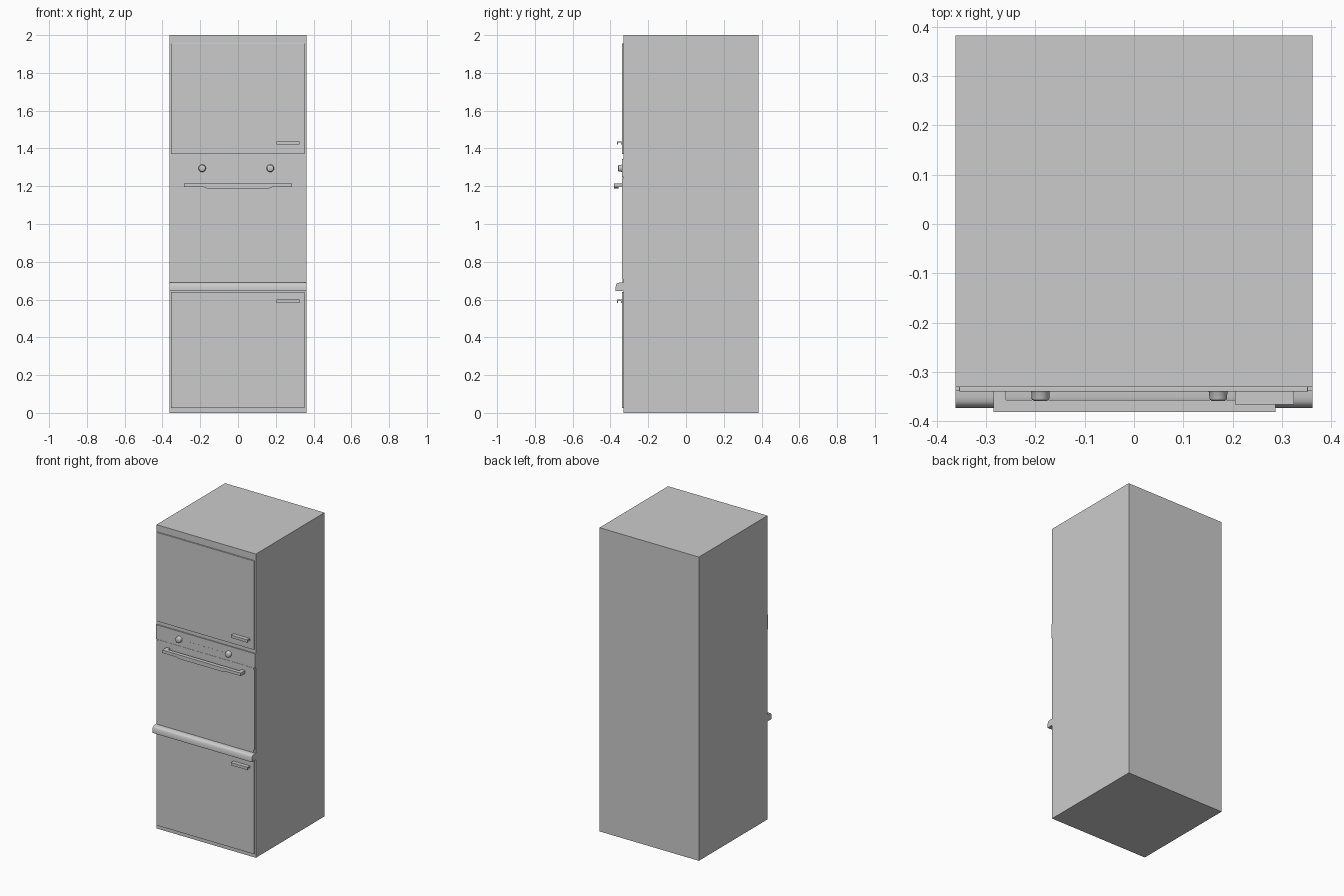
import bpy, bmesh, math
from mathutils import Vector

if "Cube" in bpy.data.objects:
    bpy.data.objects.remove(bpy.data.objects["Cube"])


def finish(name, bm, smooth=False):
    bmesh.ops.recalc_face_normals(bm, faces=bm.faces)
    me = bpy.data.meshes.new(name)
    bm.to_mesh(me)
    bm.free()
    ob = bpy.data.objects.new(name, me)
    bpy.context.collection.objects.link(ob)
    if smooth:
        bpy.ops.object.select_all(action='DESELECT')
        ob.select_set(True)
        bpy.context.view_layer.objects.active = ob
        bpy.ops.object.shade_smooth_by_angle(angle=math.radians(35))
    return ob


def prism(name, pts, offset, smooth=False):
    """Extrude a closed outline of 3D points along an offset."""
    bm = bmesh.new()
    face = bm.faces.new([bm.verts.new(p) for p in pts])
    ext = bmesh.ops.extrude_face_region(bm, geom=[face])
    verts = [g for g in ext['geom'] if isinstance(g, bmesh.types.BMVert)]
    bmesh.ops.translate(bm, verts=verts, vec=Vector(offset))
    return finish(name, bm, smooth)


def box(name, x0, x1, y0, y1, z0, z1, bevel=0):
    pts = [(x0, y0, z0), (x1, y0, z0), (x1, y0, z1), (x0, y0, z1)]
    ob = prism(name, pts, (0, y1 - y0, 0))
    if bevel:
        mod = ob.modifiers.new("soft_edge", 'BEVEL')
        mod.width = bevel
        mod.segments = 2
    return ob


def profile_x(name, x0, x1, yz, smooth=False):
    return prism(name, [(x0, y, z) for y, z in yz], (x1 - x0, 0, 0), smooth)


# Cabinet carcass
box("cabinet_body", -0.362, 0.362, -0.331, 0.383, 0, 2)

# Cupboard doors
box("upper_door", -0.355, 0.353, -0.340, -0.331, 1.37, 1.955, 0.001)
box("lower_door", -0.355, 0.353, -0.340, -0.331, 0.025, 0.641, 0.001)

# Oven door with side trims
box("oven_door", -0.350, 0.350, -0.336, -0.331, 0.69, 1.248)
for side, s in (("left", -1), ("right", 1)):
    a, b = sorted((s * 0.351, s * 0.357))
    box("oven_trim_" + side, a, b, -0.338, -0.331, 0.71, 1.24)

# Control panel and button row
box("control_panel", -0.362, 0.362, -0.338, -0.331, 1.25, 1.345)
for i in range(8):
    x = -0.12 + i * 0.0335
    box(f"button_{i + 1}", x, x + 0.011, -0.340, -0.338, 1.293, 1.296)

# Knobs: revolved profile (distance forward, radius)
for side, cx in (("left", -0.190), ("right", 0.171)):
    bm = bmesh.new()
    n = 32
    prof = [(-0.337, 0.020), (-0.340, 0.020), (-0.342, 0.0185),
            (-0.354, 0.0180), (-0.357, 0.0165), (-0.359, 0.013)]
    rings = [[bm.verts.new((cx + r * math.cos(2 * math.pi * k / n), y,
                            1.295 + r * math.sin(2 * math.pi * k / n)))
              for k in range(n)] for y, r in prof]
    for a, b in zip(rings, rings[1:]):
        for k in range(n):
            bm.faces.new((a[k], a[(k + 1) % n], b[(k + 1) % n], b[k]))
    bm.faces.new(rings[0])
    bm.faces.new(rings[-1])
    finish("knob_" + side, bm, True)

# Oven handle: bar bowed slightly along its underside, plus end mounts
outline = [(-0.285, 1.215), (-0.285, 1.196), (-0.18, 1.195), (-0.165, 1.189),
           (0.165, 1.189), (0.18, 1.195), (0.287, 1.196), (0.287, 1.215)]
prism("oven_handle_bar", [(x, -0.382, z) for x, z in outline], (0, 0.025, 0))
box("oven_handle_mount_left", -0.285, -0.26, -0.357, -0.334, 1.196, 1.215)
box("oven_handle_mount_right", 0.26, 0.287, -0.357, -0.334, 1.196, 1.215)

# Ledge below the oven with rounded nose
nose = [(-0.331, 0.645), (-0.373, 0.645), (-0.374, 0.651), (-0.371, 0.676),
        (-0.367, 0.684), (-0.360, 0.688), (-0.350, 0.690), (-0.331, 0.690)]
profile_x("oven_ledge", -0.362, 0.362, nose, True)

# Door pulls: shelf with a turned-down lip
for name, top in (("upper", 1.438), ("lower", 0.599)):
    z = top
    lip = [(-0.339, z), (-0.366, z), (-0.366, z - 0.018), (-0.361, z - 0.018),
           (-0.361, z - 0.007), (-0.344, z - 0.007), (-0.344, z - 0.018),
           (-0.339, z - 0.018)]
    profile_x(name + "_door_pull", 0.205, 0.325, lip)
